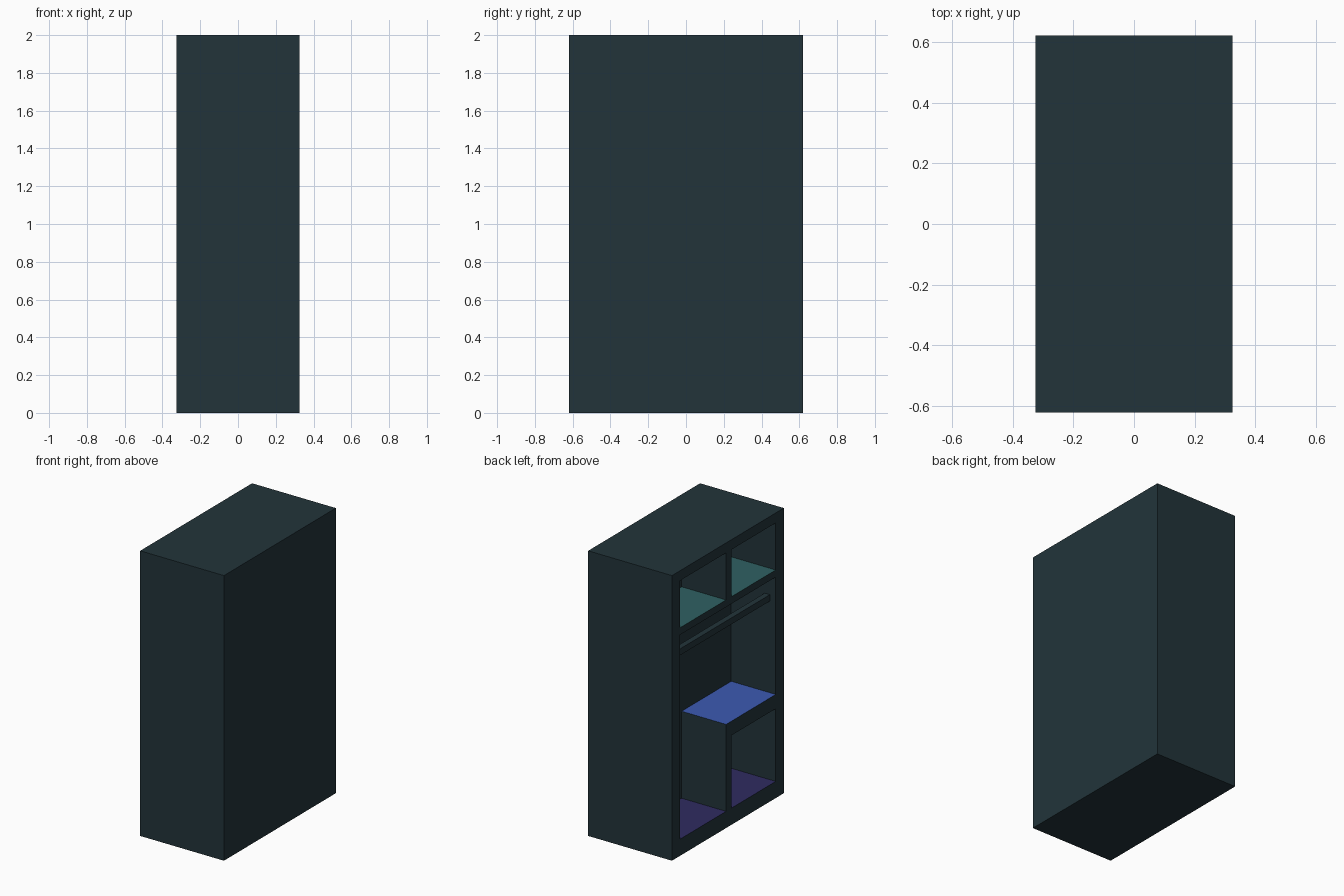
import bpy
from mathutils import Vector

if "Cube" in bpy.data.objects:
    bpy.data.objects.remove(bpy.data.objects["Cube"])


def material(name, rgb):
    m = bpy.data.materials.new(name)
    m.diffuse_color = (*rgb, 1)
    m.use_nodes = True
    m.node_tree.nodes["Principled BSDF"].inputs["Base Color"].default_value = m.diffuse_color
    return m


def box(name, lo, hi):
    lo, hi = Vector(lo), Vector(hi)
    bpy.ops.mesh.primitive_cube_add(size=1, location=(lo + hi) / 2)
    ob = bpy.context.object
    ob.name = name
    ob.scale = hi - lo
    bpy.ops.object.transform_apply(location=True, rotation=False, scale=True)
    return ob


dark = material("dark slate", (0.016, 0.034, 0.042))
teal = material("teal shelf", (0.028, 0.119, 0.125))
blue = material("blue shelf", (0.045, 0.102, 0.445))
purple = material("purple floor", (0.028, 0.025, 0.119))

# Wardrobe body, open on the -x side
body = box("wardrobe_body", (-0.325, -0.62, 0), (0.325, 0.62, 2))
for m in (dark, teal, blue, purple):
    body.data.materials.append(m)

# Compartments: (y min, y max, z min, z max)
WALL, DIV_A, DIV_B, BACK = 0.53, -0.04, 0.02, 0.02
compartments = [
    (DIV_B, WALL, 1.60, 1.93),     # upper left
    (-WALL, DIV_A, 1.60, 1.93),    # upper right
    (DIV_B, WALL, 0.117, 1.55),    # tall hanging space
    (-WALL, DIV_B, 0.727, 1.55),   # space over the blue shelf
    (-WALL, DIV_A, 0.117, 0.627),  # lower right
]
for i, (y0, y1, z0, z1) in enumerate(compartments):
    if i == 3:
        y1 += 0.2  # overlap the tall space so the two join
    cutter = box("compartment_cutter", (-0.5, y0, z0), (BACK, y1, z1))
    cutter.hide_render = True
    mod = body.modifiers.new("cut", 'BOOLEAN')
    mod.operation = 'DIFFERENCE'
    mod.solver = 'EXACT'
    mod.object = cutter
    bpy.context.view_layer.objects.active = body
    bpy.ops.object.modifier_apply(modifier=mod.name)
    bpy.data.objects.remove(cutter)

# Shelf tops coloured by height
for p in body.data.polygons:
    p.material_index = 0
    if p.normal.z > 0.9:
        for index, height in ((1, 1.60), (2, 0.727), (3, 0.117)):
            if abs(p.center.z - height) < 0.01:
                p.material_index = index

# Clothes rail across the hanging space
rail = box("clothes_rail", (-0.28, -WALL, 1.37), (-0.24, WALL, 1.415))
rail.data.materials.append(dark)
